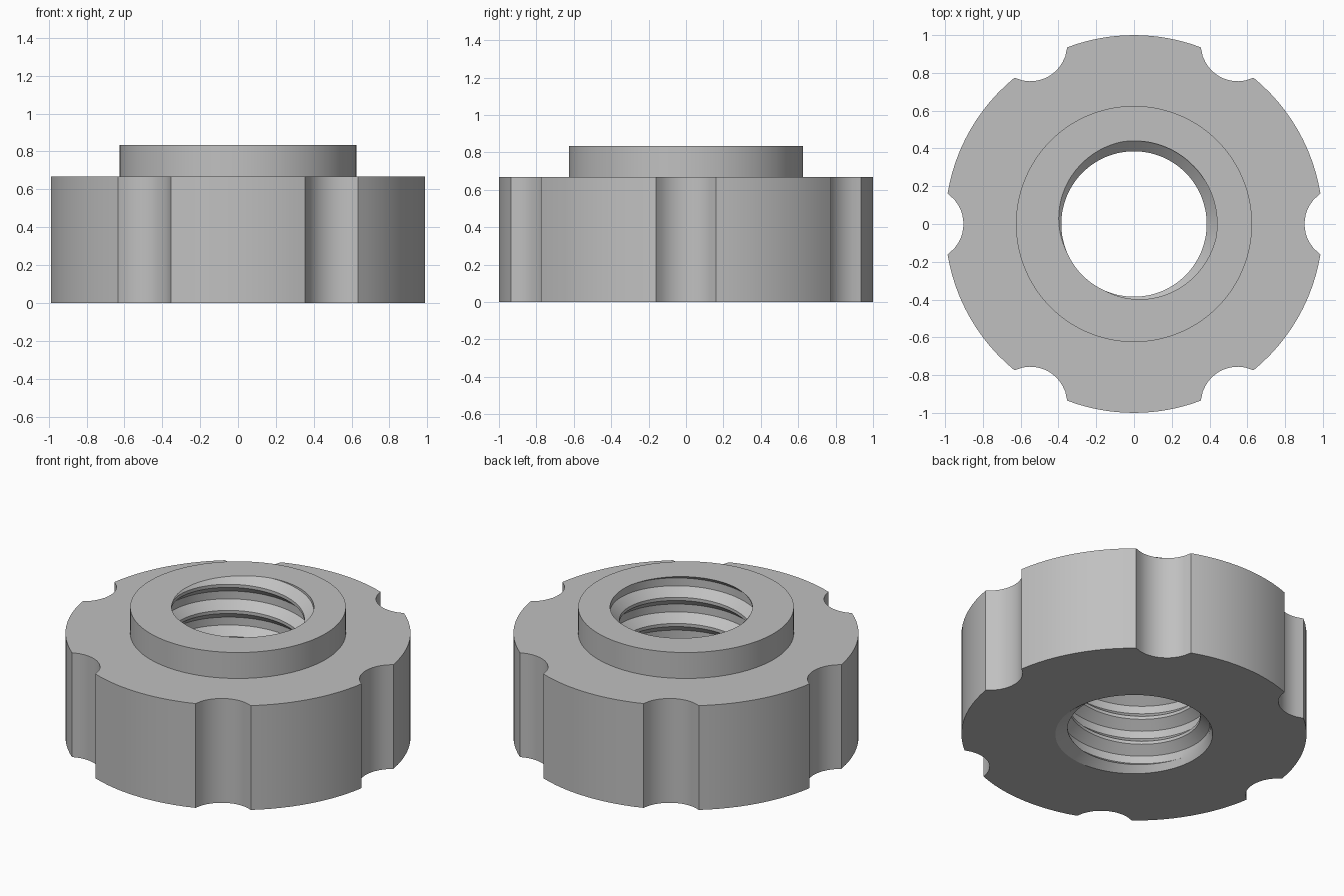
import bpy, bmesh
from math import sin, cos, pi, sqrt, acos, radians, floor

cube = bpy.data.objects.get("Cube")
if cube:
    bpy.data.objects.remove(cube, do_unlink=True)

# Main dimensions
BODY_R, BODY_H = 1.0, 0.667
HUB_R, HUB_H = 0.625, 0.833
NOTCHES, NOTCH_C, NOTCH_R = 6, 1.10, 0.197
MINOR, MAJOR, PITCH = 0.385, 0.44, 0.167
CHAMFER_R, CHAMFER_H = 0.456, 0.04
ROOT, CREST = 0.15, 0.44      # thread corner positions in turns from the groove centre
THREAD_START = radians(45)
STEPS = 12

NOTCH_ANGLE = acos((BODY_R**2 + NOTCH_C**2 - NOTCH_R**2) / (2 * BODY_R * NOTCH_C))


def outer_radius(phi):
    """Rim radius at an angle from the nearest notch centre."""
    if abs(phi) >= NOTCH_ANGLE - 1e-6:
        return BODY_R
    return NOTCH_C * cos(phi) - sqrt(NOTCH_R**2 - (NOTCH_C * sin(phi))**2)


def thread_radius(u):
    """Thread profile, u in turns, groove centred on whole numbers."""
    d = abs(u - floor(u + 0.5))
    t = min(max((d - ROOT) / (CREST - ROOT), 0), 1)
    return MAJOR + (MINOR - MAJOR) * t


def column(theta, rim):
    """One closed radial section: rim, hub, threaded bore, bottom chamfer."""
    pts = [(rim, 0), (rim, BODY_H), (HUB_R, BODY_H), (HUB_R, HUB_H)]
    turn = (theta - THREAD_START) / (2 * pi)
    for k in range(2, -9, -1):
        for corner in (CREST, ROOT, -ROOT, -CREST):
            z = HUB_H + PITCH * (k + corner + turn)
            z = min(max(z, CHAMFER_H), HUB_H)
            pts.append((thread_radius((z - HUB_H) / PITCH - turn), z))
    pts.append((CHAMFER_R, 0))
    return [(r * cos(theta), r * sin(theta), z) for r, z in pts]


# Angles: each sector holds one notch and one plain arc
sector = 2 * pi / NOTCHES
angles = []
for n in range(NOTCHES):
    for i in range(STEPS):
        phi = NOTCH_ANGLE * (2 * i / STEPS - 1)
        angles.append((n * sector + phi, outer_radius(phi)))
    for i in range(STEPS):
        phi = NOTCH_ANGLE + (sector - 2 * NOTCH_ANGLE) * i / STEPS
        angles.append((n * sector + phi, BODY_R))
angles.append((angles[0][0] + 2 * pi, BODY_R))

# Loft the sections around the axis and weld the seam
bm = bmesh.new()
cols = [[bm.verts.new(p) for p in column(*a)] for a in angles]
for a, b in zip(cols, cols[1:]):
    for j in range(len(a)):
        k = (j + 1) % len(a)
        bm.faces.new((a[j], b[j], b[k], a[k]))
bmesh.ops.remove_doubles(bm, verts=bm.verts, dist=1e-5)
bmesh.ops.recalc_face_normals(bm, faces=bm.faces)
mesh = bpy.data.meshes.new("threaded_knob")
bm.to_mesh(mesh)
bm.free()
knob = bpy.data.objects.new("threaded_knob", mesh)
bpy.context.collection.objects.link(knob)

# Grey material
grey = bpy.data.materials.new("plain_grey")
grey.use_nodes = True
colour = (0.53, 0.53, 0.53, 1)
grey.diffuse_color = colour
grey.node_tree.nodes["Principled BSDF"].inputs["Base Color"].default_value = colour
mesh.materials.append(grey)

# Smooth curved walls, sharp edges
bpy.ops.object.select_all(action="DESELECT")
knob.select_set(True)
bpy.context.view_layer.objects.active = knob
bpy.ops.object.shade_smooth_by_angle(angle=radians(25))
